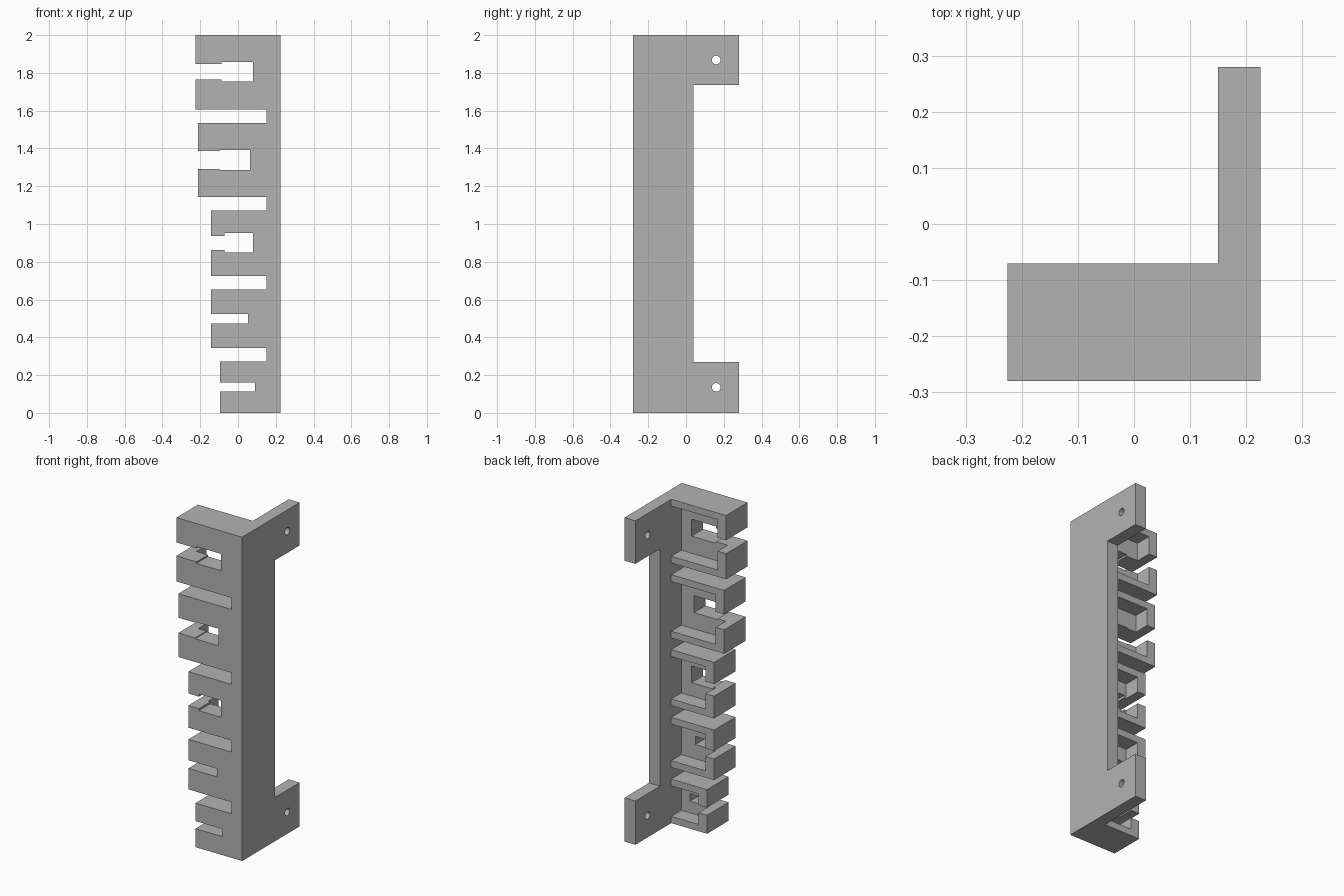
import bpy
import bmesh
from mathutils import Vector

cube = bpy.data.objects.get("Cube")
if cube:
    bpy.data.objects.remove(cube, do_unlink=True)

grey = bpy.data.materials.new("plain_grey")
grey.use_nodes = True
grey.diffuse_color = (0.45, 0.45, 0.45, 1)
grey.node_tree.nodes["Principled BSDF"].inputs["Base Color"].default_value = grey.diffuse_color


def prism(name, outline, sweep):
    """Extrude a closed outline of 3D points along the sweep vector."""
    bm = bmesh.new()
    face = bm.faces.new([bm.verts.new(p) for p in outline])
    grown = bmesh.ops.extrude_face_region(bm, geom=[face])["geom"]
    moved = [g for g in grown if isinstance(g, bmesh.types.BMVert)]
    bmesh.ops.translate(bm, verts=moved, vec=Vector(sweep))
    bmesh.ops.recalc_face_normals(bm, faces=bm.faces)
    mesh = bpy.data.meshes.new(name)
    bm.to_mesh(mesh)
    bm.free()
    mesh.materials.append(grey)
    obj = bpy.data.objects.new(name, mesh)
    bpy.context.collection.objects.link(obj)
    return obj


def cut(obj, cutter):
    mod = obj.modifiers.new("cut", 'BOOLEAN')
    mod.operation = 'DIFFERENCE'
    mod.solver = 'EXACT'
    mod.object = cutter
    cutter.hide_render = True
    cutter.hide_viewport = True
    cutter.display_type = 'WIRE'


FRONT, BACK = -0.28, -0.07
PLATE_IN, PLATE_OUT = 0.15, 0.225
WALL_BACK = -0.168      # rear face of the slotted front wall
RIM, END = 0.042, 0.058  # shelf and end wall thickness of each holder

# Side plate with two mounting tabs
low, high, edge, tab = 0.27, 1.735, 0.04, 0.28
side = [(FRONT, 0), (tab, 0), (tab, low), (edge, low),
        (edge, high), (tab, high), (tab, 2), (FRONT, 2)]
plate = prism("mounting_plate", [(PLATE_IN, y, z) for y, z in side],
              (PLATE_OUT - PLATE_IN, 0, 0))

# Screw holes through the tabs
for i, z in enumerate((0.135, 1.868)):
    bpy.ops.mesh.primitive_cylinder_add(vertices=16, radius=0.023, depth=0.3,
                                        location=(0.19, 0.16, z),
                                        rotation=(0, 1.5708, 0))
    hole = bpy.context.object
    hole.name = f"screw_hole_cutter_{i + 1}"
    cut(plate, hole)

# Holders: bottom, top, free end x, mouth bottom/top, step x, slot bottom/top, slot end x
holders = [
    (1.606, 2.0, -0.225, 1.764, 1.847, -0.088, 1.754, 1.858, 0.08),
    (1.143, 1.534, -0.212, 1.291, 1.386, -0.098, 1.286, 1.391, 0.063),
    (0.725, 1.071, -0.143, 0.862, 0.936, -0.071, 0.849, 0.952, 0.079),
    (0.344, 0.653, -0.143, 0.474, 0.524, None, 0.474, 0.524, 0.053),
    (0.0, 0.272, -0.095, 0.114, 0.161, None, 0.114, 0.161, 0.09),
]
for i, (z0, z1, x0, m0, m1, step, s0, s1, xe) in enumerate(holders):
    # C-shaped body, with a wider slot behind the mouth where stepped
    lower = [(x0, m0)] + ([(step, m0), (step, s0)] if step else [])
    upper = ([(step, s1), (step, m1)] if step else []) + [(x0, m1)]
    outline = [(PLATE_IN, z1), (PLATE_IN, z0), (x0, z0), *lower,
               (xe, s0), (xe, s1), *upper, (x0, z1)]
    body = prism(f"cable_holder_{i + 1}", [(x, FRONT, z) for x, z in outline],
                 (0, BACK - FRONT, 0))
    # Rear pocket, open at the back and reaching the plate
    a, b, c, d = x0 + END, PLATE_IN + 0.02, z0 + RIM, z1 - RIM
    box = [(a, c), (b, c), (b, d), (a, d)]
    cut(body, prism(f"pocket_cutter_{i + 1}", [(x, WALL_BACK, z) for x, z in box],
                    (0, 0.15, 0)))
